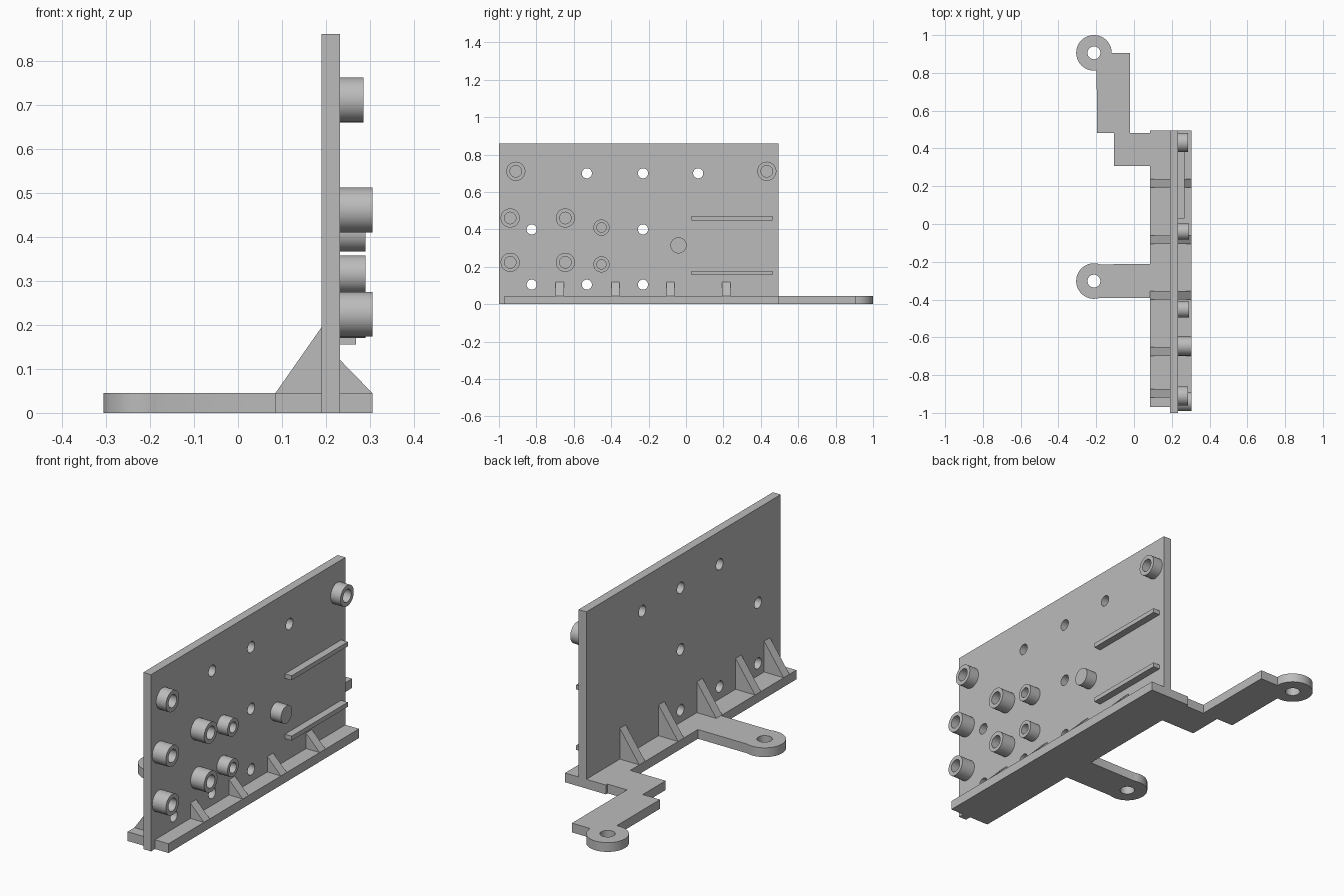
import bpy, bmesh
from math import cos, sin, radians

cube = bpy.data.objects.get("Cube")
if cube:
    bpy.data.objects.remove(cube, do_unlink=True)

grey = bpy.data.materials.new("light grey")
grey.use_nodes = True
COLOR = (0.5, 0.5, 0.5, 1)
grey.diffuse_color = COLOR
grey.node_tree.nodes["Principled BSDF"].inputs["Base Color"].default_value = COLOR

# How (u, v, depth) of a flat outline maps to model axes
AXES = {
    "x": lambda c: (c.z, c.x, c.y),
    "y": lambda c: (c.x, c.z, c.y),
    "z": lambda c: (c.x, c.y, c.z),
}


def arc(u, v, r, start=0, end=360, steps=48):
    count = steps if end - start == 360 else steps + 1
    angles = [radians(start + (end - start) * i / steps) for i in range(count)]
    return [(u + r * cos(a), v + r * sin(a)) for a in angles]


def rect(u0, v0, u1, v1):
    return [(u0, v0), (u1, v0), (u1, v1), (u0, v1)]


def extrude(name, axis, lo, hi, outline, holes=(), smooth=False):
    """Filled outline with holes, extruded from lo to hi along an axis."""
    curve = bpy.data.curves.new(name, "CURVE")
    curve.dimensions = "2D"
    curve.fill_mode = "BOTH"
    curve.extrude = (hi - lo) / 2
    for loop in [outline, *holes]:
        spline = curve.splines.new("POLY")
        spline.points.add(len(loop) - 1)
        for point, (u, v) in zip(spline.points, loop):
            point.co = (u, v, 0, 1)
        spline.use_cyclic_u = True
    temp = bpy.data.objects.new(name + "_outline", curve)
    mesh = bpy.data.meshes.new_from_object(temp)
    bpy.data.objects.remove(temp)
    bpy.data.curves.remove(curve)

    bm = bmesh.new()
    bm.from_mesh(mesh)
    bmesh.ops.remove_doubles(bm, verts=bm.verts, dist=1e-5)
    for vert in bm.verts:
        vert.co.z += (lo + hi) / 2
        vert.co = AXES[axis](vert.co)
    bmesh.ops.recalc_face_normals(bm, faces=bm.faces)
    bm.to_mesh(mesh)
    bm.free()
    mesh.name = name
    mesh.materials.clear()
    mesh.materials.append(grey)
    obj = bpy.data.objects.new(name, mesh)
    bpy.context.collection.objects.link(obj)
    for face in mesh.polygons:
        face.use_smooth = False
    if smooth:
        bpy.ops.object.select_all(action="DESELECT")
        obj.select_set(True)
        bpy.context.view_layer.objects.active = obj
        bpy.ops.object.shade_smooth_by_angle(angle=radians(30))
    return obj


BACK, FACE = 0.19, 0.232      # plate thickness in x
INNER, OUTER = 0.085, 0.305   # flange width in x
THICK, END = 0.045, 0.495
EYE_X, EYE_R, BORE = -0.212, 0.094, 0.034

# Upright plate with drilled holes
drilled = [(-0.53, 0.70), (-0.23, 0.70), (0.065, 0.70), (-0.825, 0.40),
           (-0.23, 0.40), (-0.825, 0.105), (-0.53, 0.105), (-0.23, 0.105)]
extrude("upright_plate", "x", BACK, FACE, rect(-1, 0, END, 0.86),
        [arc(y, z, 0.027, steps=32) for y, z in drilled], smooth=True)

# Foot flange
extrude("foot_flange", "z", 0, THICK, rect(INNER, -0.97, OUTER, END))

# Straight mounting arm with round eye
extrude("straight_arm", "z", 0, THICK,
        arc(EYE_X, -0.302, EYE_R, 71, 289) + [(INNER, -0.391), (INNER, -0.213)],
        [arc(EYE_X, -0.302, BORE)], smooth=True)

# Stepped mounting arm with round eye
extrude("stepped_arm", "z", 0, THICK,
        arc(EYE_X, 0.906, EYE_R, 0, 279)
        + [(-0.197, 0.482), (-0.105, 0.482), (-0.105, 0.307),
           (INNER, 0.307), (INNER, 0.482), (-0.02, 0.482), (-0.02, 0.906)],
        [arc(EYE_X, 0.906, BORE)], smooth=True)

# Triangular gussets on both sides of the plate
for i, y in enumerate([-0.895, -0.675, -0.377, -0.083, 0.215]):
    extrude(f"back_gusset_{i + 1}", "y", y - 0.0225, y + 0.0225,
            [(INNER, THICK), (BACK, THICK), (BACK, 0.195)])
    if i:
        extrude(f"face_gusset_{i}", "y", y - 0.0225, y + 0.0225,
                [(OUTER, THICK), (FACE, THICK), (FACE, 0.12)])

# Hollow bosses: y, z, outer radius, bore radius, tip x
bosses = [(y, 0.711, 0.051, 0.031, 0.285) for y in (-0.91, 0.432)]
bosses += [(y, z, 0.051, 0.031, OUTER) for y in (-0.94, -0.645) for z in (0.224, 0.461)]
bosses += [(-0.452, z, 0.043, 0.025, 0.29) for z in (0.213, 0.41)]
for i, (y, z, r, bore, tip) in enumerate(bosses):
    extrude(f"boss_{i + 1}", "x", FACE, tip, arc(y, z, r), [arc(y, z, bore)], smooth=True)

# Solid locating peg
extrude("locating_peg", "x", FACE, 0.29, arc(-0.04, 0.315, 0.043), smooth=True)

# Guide rails
for name, z in (("lower_rail", 0.166), ("upper_rail", 0.46)):
    extrude(name, "x", FACE, 0.268, rect(0.03, z - 0.011, 0.462, z + 0.011))
